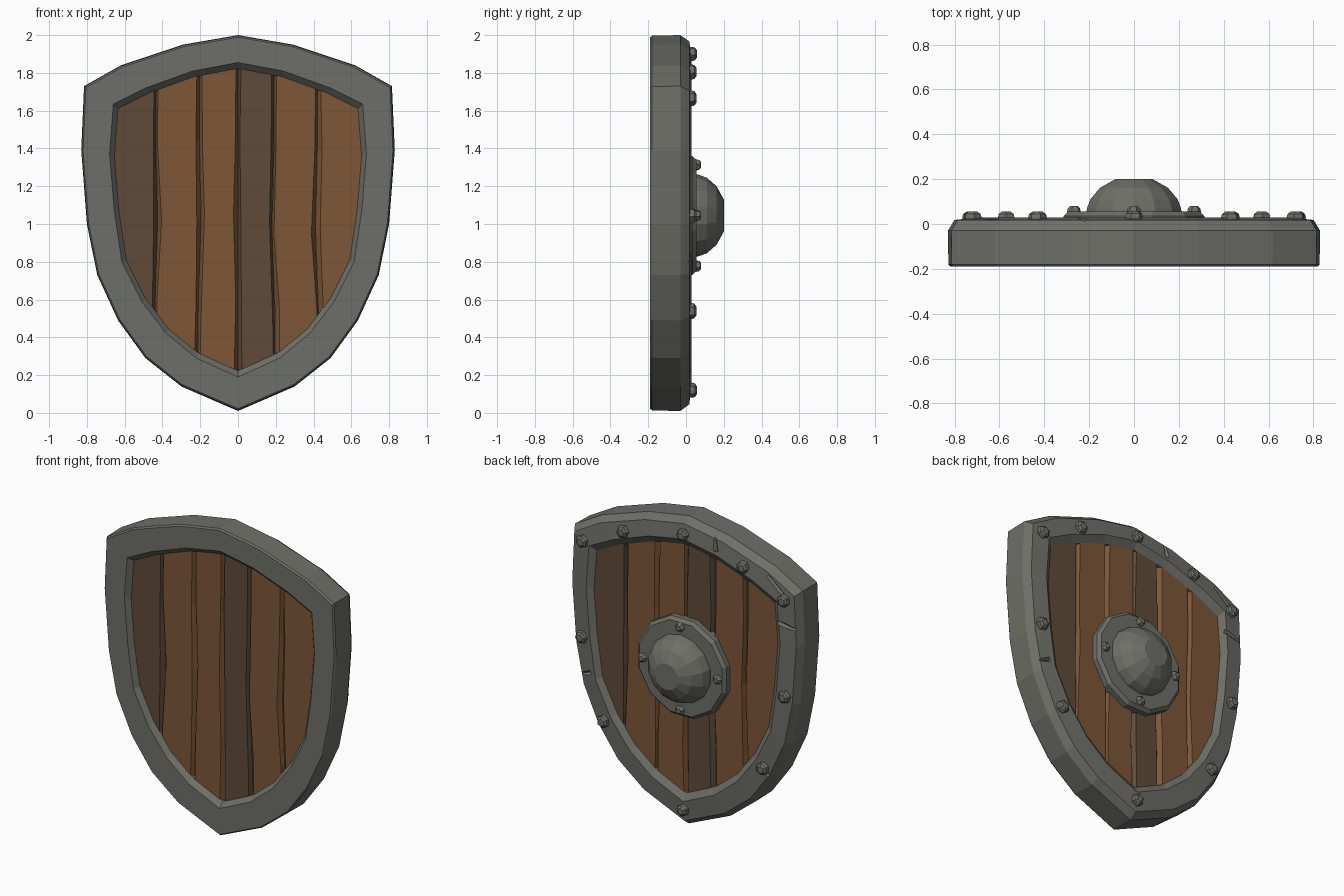
import bpy, bmesh, math, random
from mathutils import Vector, Matrix

random.seed(4)
if "Cube" in bpy.data.objects:
    bpy.data.objects.remove(bpy.data.objects["Cube"])


def material(name, rgb):
    m = bpy.data.materials.new(name)
    m.use_nodes = True
    m.diffuse_color = (*rgb, 1)
    m.node_tree.nodes["Principled BSDF"].inputs["Base Color"].default_value = (*rgb, 1)
    return m


METAL = material("worn grey metal", (0.155, 0.158, 0.138))
WOOD = material("brown wood", (0.205, 0.095, 0.038))
DARK = material("dark wood", (0.115, 0.069, 0.040))


def finish(name, bm, mat):
    bmesh.ops.recalc_face_normals(bm, faces=bm.faces)
    mesh = bpy.data.meshes.new(name)
    bm.to_mesh(mesh)
    bm.free()
    mesh.materials.append(mat)
    obj = bpy.data.objects.new(name, mesh)
    bpy.context.collection.objects.link(obj)
    return obj


def bridge(bm, rings, closed=False):
    """Join successive rings of vertices with quads."""
    pairs = list(zip(rings, rings[1:] + rings[:1])) if closed else list(zip(rings, rings[1:]))
    for a, b in pairs:
        for i in range(len(a)):
            j = (i + 1) % len(a)
            bm.faces.new((a[i], a[j], b[j], b[i]))


# Half outlines of the rim, mirrored into full loops
OUTER = [(0, 2.0), (.29, 1.95), (.62, 1.84), (.815, 1.73), (.83, 1.39), (.80, 1.0),
         (.745, .73), (.635, .49), (.49, .29), (.30, .14), (0, .01)]
INNER = [(0, 1.855), (.24, 1.81), (.49, 1.72), (.66, 1.635), (.68, 1.37), (.655, 1.07),
         (.615, .8), (.51, .59), (.38, .42), (.22, .29), (0, .19)]
MID_Z = 1.03


def loop(half, scale=1.0):
    full = half + [(-x, z) for x, z in half[-2:0:-1]]
    return [(x * scale, MID_Z + (z - MID_Z) * scale) for x, z in full]


# Metal rim: cross-section swept around the outline
bm = bmesh.new()
section = [(OUTER, .988, -.19), (OUTER, .997, -.18), (OUTER, 1, -.03), (OUTER, .965, .018),
           (INNER, 1.02, .03), (INNER, .965, .0), (INNER, .955, -.08),
           (INNER, .96, -.155), (INNER, 1, -.19)]
rings = [[bm.verts.new((x, y, z)) for x, z in loop(half, s)] for half, s, y in section]
bridge(bm, rings, closed=True)
rim = finish("metal_rim", bm, METAL)

# Battle nicks cut into the back edge of the rim: x, z, angle in the face plane
for x, z, angle in [(-.22, 1.93, 80), (-.75, 1.5, 10), (-.66, 1.74, 40), (.74, .8, -20), (-.6, .5, 35)]:
    bm = bmesh.new()
    bmesh.ops.create_cube(bm, size=1)
    bmesh.ops.scale(bm, vec=(.16, .022, .022), verts=bm.verts)
    bmesh.ops.rotate(bm, verts=bm.verts, matrix=Matrix.Rotation(math.radians(45), 3, "X"))
    bmesh.ops.rotate(bm, verts=bm.verts, matrix=Matrix.Rotation(math.radians(-angle), 3, "Y"))
    bmesh.ops.translate(bm, verts=bm.verts, vec=(x, .026, z))
    cutter = finish("nick_cutter", bm, METAL)
    cutter.hide_render = True
    mod = rim.modifiers.new("nick", "BOOLEAN")
    mod.operation, mod.object, mod.solver = "DIFFERENCE", cutter, "EXACT"
    bpy.context.view_layer.objects.active = rim
    bpy.ops.object.modifier_apply(modifier=mod.name)
    bpy.data.objects.remove(cutter)

# Wooden planks: two layers, the back one turned half round
LEVELS = [0, .55, 1.0, 1.4, 2.0]
SEAMS = [-.8, -.445, -.215, 0, .2, .43, .8]
BOW = [0, .005, .02, .01, -.01]
CLIP = loop(INNER, 1.03)


def plank(name, left, right, mat, turned):
    bm = bmesh.new()
    rows = []
    for i, z in enumerate(LEVELS):
        a = left + (0 if abs(left) < .01 else math.copysign(BOW[i], -left))
        b = right + (0 if abs(right) < .01 else math.copysign(BOW[i], -right))
        za = z + random.uniform(-.06, .06)
        cols = [(a, -.13), (a + random.uniform(.006, .026), -.157),
                (b - random.uniform(.006, .026), -.157), (b, -.13)]
        rows.append([bm.verts.new((x, y, za)) for x, y in cols])
    for low, high in zip(rows, rows[1:]):
        for k in range(3):
            bm.faces.new((low[k], low[k + 1], high[k + 1], high[k]))
    # Trim the plank to the shield outline
    for (x0, z0), (x1, z1) in zip(CLIP, CLIP[1:] + CLIP[:1]):
        bmesh.ops.bisect_plane(bm, geom=bm.verts[:] + bm.edges[:] + bm.faces[:],
                               plane_co=(x0, 0, z0), plane_no=(z0 - z1, 0, x1 - x0),
                               clear_outer=True)
    if turned:
        bmesh.ops.rotate(bm, verts=bm.verts, cent=(0, -.078, 0),
                         matrix=Matrix.Rotation(math.pi, 3, "Z"))
    obj = finish(name, bm, mat)
    # Face the open sheet outward
    side = 1 if turned else -1
    if sum(p.normal.y * p.area for p in obj.data.polygons) * side < 0:
        obj.data.flip_normals()


for layer, turned in (("front", False), ("back", True)):
    for n in range(6):
        plank(f"{layer}_plank_{n + 1}", SEAMS[n], SEAMS[n + 1], DARK if n in (0, 3) else WOOD, turned)


def turned_part(name, x, z, profile, sides, spin=0.0):
    """Revolve (radius, y) pairs about the y axis and cap the last ring."""
    bm = bmesh.new()
    rings = []
    for r, y in profile:
        angles = [spin + math.tau * k / sides for k in range(sides)]
        rings.append([bm.verts.new((x + r * math.cos(t), y, z + r * math.sin(t))) for t in angles])
    bridge(bm, rings)
    bm.faces.new(rings[0])
    bm.faces.new(rings[-1])
    return finish(name, bm, METAL)


# Central boss: flange and faceted dome
BOSS_Z = 1.045
turned_part("boss_flange", 0, BOSS_Z, [(.325, -.02), (.325, .035), (.305, .055)], 12, math.pi / 12)
turned_part("boss_dome", 0, BOSS_Z, [(.22, .04), (.215, .07), (.2, .11), (.155, .162), (.085, .2)],
            14, math.pi / 14)


def rivet(name, x, z, y, r):
    turned_part(name, x, z, [(r * .9, y - .02), (r, y + .012), (r * .9, y + .025), (r * .55, y + .035)],
                6, random.uniform(0, 1))


# Rivets on the boss and around the rim
for k in range(4):
    t = k * math.pi / 2
    rivet(f"boss_rivet_{k + 1}", .268 * math.cos(t), BOSS_Z + .268 * math.sin(t), .045, .031)
rivet("rim_rivet_top", 0, 1.9, .022, .04)
rivet("rim_rivet_bottom", 0, .12, .022, .04)
for n, (x, z) in enumerate([(.43, 1.805), (.72, 1.665), (.725, 1.045), (.57, .54)]):
    for side, s in (("left", 1), ("right", -1)):
        rivet(f"rim_rivet_{side}_{n + 1}", s * x, z, .02, .042)
